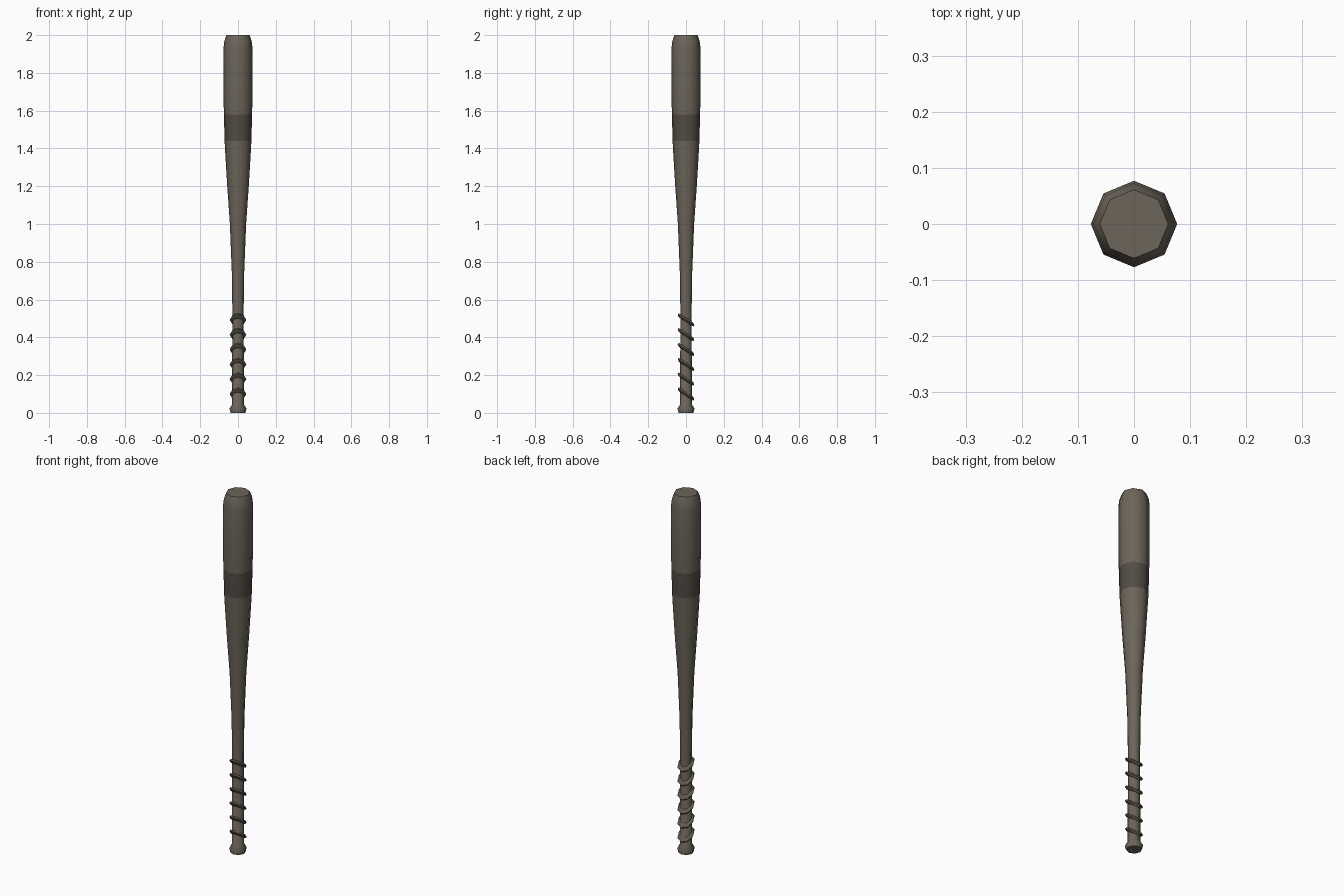
import bpy, bmesh, math
from mathutils import Matrix, Vector

if "Cube" in bpy.data.objects:
    bpy.data.objects.remove(bpy.data.objects["Cube"])

SIDES = 8


def material(name, rgb):
    m = bpy.data.materials.new(name)
    m.diffuse_color = (*rgb, 1)
    m.use_nodes = True
    m.node_tree.nodes["Principled BSDF"].inputs["Base Color"].default_value = m.diffuse_color
    return m


body_mat = material("dull_wood", (0.15, 0.13, 0.10))
band_mat = material("dark_stripe", (0.085, 0.072, 0.058))
wrap_mat = material("grip_cord", (0.12, 0.105, 0.08))


def finish(name, bm, mats):
    bmesh.ops.recalc_face_normals(bm, faces=bm.faces)
    me = bpy.data.meshes.new(name)
    bm.to_mesh(me)
    bm.free()
    ob = bpy.data.objects.new(name, me)
    bpy.context.collection.objects.link(ob)
    for m in mats:
        me.materials.append(m)
    bpy.ops.object.select_all(action='DESELECT')
    ob.select_set(True)
    bpy.context.view_layer.objects.active = ob
    bpy.ops.object.shade_smooth_by_angle(angle=math.radians(50))
    return ob


def ring(bm, r, z):
    return [bm.verts.new((r * math.cos(a), r * math.sin(a), z))
            for a in (2 * math.pi * i / SIDES for i in range(SIDES))]


def bridge(bm, a, b):
    n = len(a)
    return [bm.faces.new((a[i], a[(i + 1) % n], b[(i + 1) % n], b[i])) for i in range(n)]


# Bat body: knob, handle, taper, barrel (radius, height)
profile = [(0.039, 0), (0.045, 0.023), (0.031, 0.045), (0.030, 0.55), (0.033, 0.75),
           (0.043, 1.0), (0.057, 1.2), (0.069, 1.40), (0.071, 1.44), (0.0745, 1.58),
           (0.077, 1.68), (0.077, 1.93), (0.072, 1.97), (0.061, 2.0)]
bm = bmesh.new()
rings = [ring(bm, r, z) for r, z in profile]
bm.faces.new(rings[0])
bm.faces.new(rings[-1])
for k in range(len(rings) - 1):
    for f in bridge(bm, rings[k], rings[k + 1]):
        # Dark stripe around the barrel
        f.material_index = 1 if profile[k][1] == 1.44 else 0
finish("bat_body", bm, [body_mat, band_mat])

# Grip wrap: slanted cord rings, high at the front and low at the back
slant = math.tan(math.radians(33))
for n in range(6):
    bm = bmesh.new()
    zc = 0.10 + 0.0785 * n
    section = [(0.027, -0.011), (0.038, -0.010), (0.044, 0), (0.038, 0.010), (0.027, 0.011)]
    loops = [ring(bm, r, z) for r, z in section]
    for a, b in zip(loops, loops[1:] + loops[:1]):
        bridge(bm, a, b)
    for v in bm.verts:
        v.co.z += zc - slant * v.co.y
    finish(f"grip_cord_{n + 1}", bm, [wrap_mat])
